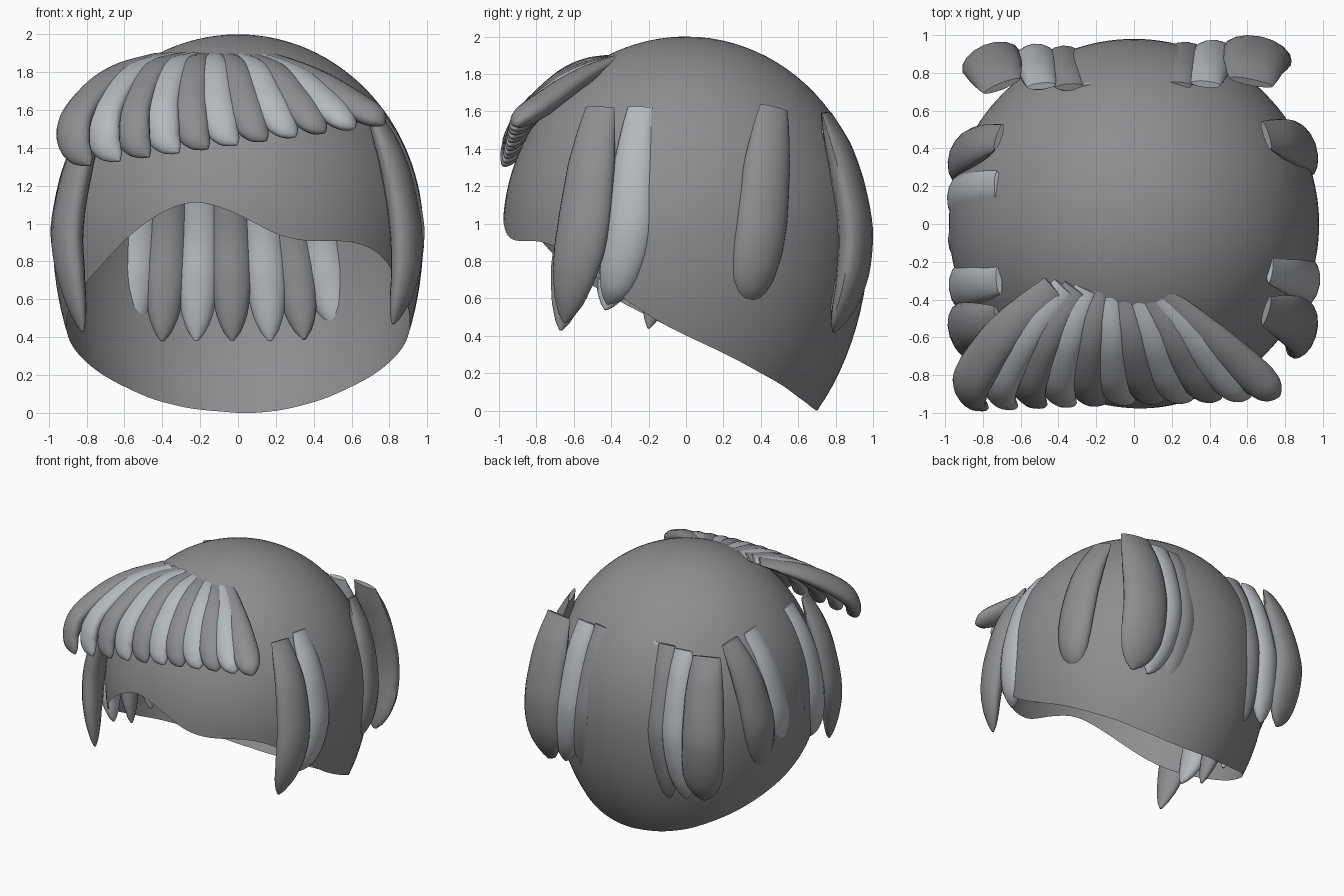
import bpy, bmesh, math
from mathutils import Vector

if "Cube" in bpy.data.objects:
    bpy.data.objects.remove(bpy.data.objects["Cube"])

C = Vector((0, 0, 0.95))


def material(name, col):
    m = bpy.data.materials.new(name)
    m.diffuse_color = (*col, 1)
    m.use_nodes = True
    m.node_tree.nodes["Principled BSDF"].inputs["Base Color"].default_value = m.diffuse_color
    return m


DARK = material("dark_hair", (0.27, 0.27, 0.285))
LIGHT = material("light_hair", (0.46, 0.49, 0.52))


def finish(bm, name, angle, mat):
    me = bpy.data.meshes.new(name)
    bm.to_mesh(me)
    bm.free()
    me.materials.append(mat)
    ob = bpy.data.objects.new(name, me)
    bpy.context.collection.objects.link(ob)
    bpy.ops.object.select_all(action='DESELECT')
    ob.select_set(True)
    bpy.context.view_layer.objects.active = ob
    bpy.ops.object.shade_smooth_by_angle(angle=math.radians(angle))
    return ob


def interp(keys, x):
    for (a, va), (b, vb) in zip(keys, keys[1:]):
        if x <= b:
            return va + (vb - va) * (x - a) / (b - a)
    return keys[-1][1]


def spline(pts, t):
    # Catmull-Rom through the points, t in 0..1
    p = [2 * pts[0] - pts[1]] + pts + [2 * pts[-1] - pts[-2]]
    n = len(pts) - 1
    i = min(int(t * n), n - 1)
    u = t * n - i
    a, b, c, d = p[i:i + 4]
    return 0.5 * (2 * b + (c - a) * u + (2 * a - 5 * b + 4 * c - d) * u * u
                  + (3 * b - a - 3 * c + d) * u ** 3)


# width and thickness along a lock
SLIM = [(0, 0.55), (0.1, 0.72), (0.25, 0.9), (0.45, 1), (0.6, 0.98),
        (0.75, 0.84), (0.88, 0.58), (0.96, 0.3), (1, 0.06)]
FULL = [(0, 0.65), (0.1, 0.78), (0.25, 0.92), (0.45, 1), (0.65, 1),
        (0.78, 0.93), (0.9, 0.68), (0.97, 0.36), (1, 0.08)]
DEPTH = [(0, 0.2), (0.06, 0.45), (0.15, 0.72), (0.3, 0.92), (0.5, 1),
         (0.7, 0.92), (0.85, 0.68), (0.95, 0.38), (1, 0.1)]


def lock(name, pts, width, thick, normal, mat, taper=SLIM, rings=26, sides=16):
    # tapered strand with a lens-shaped section, flat side facing the normal
    pts = [Vector(p) for p in pts]
    bm = bmesh.new()
    loops = []
    for r in range(rings + 1):
        t = r / rings
        tan = (spline(pts, min(t + 0.01, 1)) - spline(pts, max(t - 0.01, 0))).normalized()
        n = Vector(normal)
        n = (n - tan * n.dot(tan)).normalized()
        s = tan.cross(n)
        w = interp(taper, t) * width / 2
        h = interp(DEPTH, t) * thick / 2
        ring = []
        for k in range(sides):
            a = 2 * math.pi * k / sides
            ca, sa = math.cos(a), math.sin(a)
            off = s * (w * ca) + n * (h * math.copysign(abs(sa) ** 1.1, sa))
            ring.append(bm.verts.new(spline(pts, t) + off))
        loops.append(ring)
    for A, B in zip(loops, loops[1:]):
        for k in range(sides):
            j = (k + 1) % sides
            bm.faces.new((A[k], A[j], B[j], B[k]))
    bm.faces.new(loops[0])
    bm.faces.new(loops[-1])
    bmesh.ops.recalc_face_normals(bm, faces=bm.faces)
    return finish(bm, name, 50, mat)


# hair cap: open dome with a wavy hairline (degrees from the front, height)
RIM = [(-180, 0), (-160, 0.02), (-143, 0.07), (-119, 0.2), (-90, 0.4), (-78, 0.5),
       (-66, 0.6), (-53, 0.72), (-46, 0.8), (-34, 0.96), (-24, 1.07), (-13, 1.13),
       (0, 1.055), (12, 0.935), (21, 0.905), (38, 0.91), (50, 0.85), (58, 0.74),
       (68, 0.62), (78, 0.5), (90, 0.4), (119, 0.2), (143, 0.07), (160, 0.015), (180, -0.01)]
SEG, ROWS = 128, 36
rim = [interp(RIM, -180 + 360 * i / SEG) for i in range(SEG)]
for _ in range(4):
    rim = [(rim[i - 1] + 2 * rim[i] + rim[(i + 1) % SEG]) / 4 for i in range(SEG)]
rim = [max(z, 0) for z in rim]
bm = bmesh.new()
top = bm.verts.new((0, 0, 2))
cols = []
for i in range(SEG):
    th = math.radians(-180 + 360 * i / SEG)
    d = rim[i] - C.z
    end = math.acos(d / (1.05 if d > 0 else 1.36))
    col = []
    for r in range(1, ROWS + 1):
        ph = end * r / ROWS
        c = math.cos(ph)
        rad = 0.98 * math.sin(ph)
        col.append(bm.verts.new((rad * math.sin(th), -rad * math.cos(th),
                                 C.z + c * (1.05 if c > 0 else 1.36))))
    cols.append(col)
for i in range(SEG):
    A, B = cols[i], cols[(i + 1) % SEG]
    bm.faces.new((top, A[0], B[0]))
    for r in range(ROWS - 1):
        bm.faces.new((A[r], A[r + 1], B[r + 1], B[r]))
finish(bm, "hair_cap", 60, DARK)

# fringe: eleven locks fanned between a left-most and a right-most path
LEFT = [(-0.43, -0.33, 1.89), (-0.69, -0.58, 1.755), (-0.85, -0.81, 1.57),
        (-0.86, -0.92, 1.42), (-0.78, -0.98, 1.31)]
RIGHT = [(0.14, -0.37, 1.89), (0.42, -0.61, 1.75), (0.61, -0.78, 1.63),
         (0.71, -0.87, 1.57), (0.77, -0.91, 1.525)]
LIFT = [0.0, 0.05, 0.03, 0.0, 0.0]
for i in range(11):
    u = i / 10
    pts = [Vector(a).lerp(Vector(b), u) + Vector((0, 0, l * 4 * u * (1 - u)))
           for a, b, l in zip(LEFT, RIGHT, LIFT)]
    n = (pts[2] - C).normalized() + Vector((-0.1, 0, 0.1))
    lock(f"fringe_lock_{i + 1}", pts, 0.23 - 0.03 * u, 0.13, n, (DARK, LIGHT)[i % 2])

# side locks: (side, root y, middle y, tip y, tip z, width, normal y, outward shift)
SIDE = [(1, -0.46, -0.55, -0.65, 0.47, 0.29, -0.3, 0),
        (1, -0.24, -0.30, -0.42, 0.57, 0.26, -0.12, 0.02),
        (1, 0.0, -0.05, -0.15, 0.5, 0.24, 0.0, -0.02),
        (1, 0.22, 0.18, 0.08, 0.5, 0.24, 0.05, -0.015),
        (1, 0.47, 0.40, 0.31, 0.55, 0.29, 0.35, 0),
        (-1, 0.46, 0.36, 0.25, 0.5, 0.27, 0.35, 0.015),
        (-1, 0.21, 0.14, 0.05, 0.46, 0.26, 0.05, 0.025),
        (-1, -0.06, -0.08, -0.2, 0.44, 0.23, 0.0, 0.02),
        (-1, -0.30, -0.33, -0.43, 0.54, 0.26, -0.1, 0.015),
        (-1, -0.51, -0.56, -0.67, 0.43, 0.28, -0.3, 0.015)]
for i, (s, y0, y1, y2, z, w, ny, d) in enumerate(SIDE):
    pts = [(s * (0.70 + d), y0, 1.62), (s * (0.82 + d), (y0 + y1) / 2, 1.32),
           (s * (0.885 + d), y1, 0.98), (s * 0.88, (y1 + y2) / 2, 0.72), (s * 0.82, y2, z)]
    lock(f"side_lock_{i + 1}", pts, w, 0.16, (s, ny, 0.1), (DARK, LIGHT)[i % 5 % 2])

# back locks: (root x, middle x, tip x, tip z, width, normal x, outward shift)
BACK = [(-0.70, -0.76, -0.72, 0.45, 0.32, -0.4, -0.02),
        (-0.49, -0.52, -0.56, 0.42, 0.23, -0.1, -0.02),
        (-0.34, -0.37, -0.40, 0.38, 0.23, -0.05, -0.03),
        (-0.20, -0.20, -0.22, 0.38, 0.23, 0, -0.03),
        (-0.05, -0.04, -0.03, 0.38, 0.23, 0, -0.04),
        (0.09, 0.13, 0.17, 0.38, 0.23, 0, -0.03),
        (0.23, 0.27, 0.35, 0.39, 0.23, 0.05, -0.01),
        (0.38, 0.42, 0.53, 0.44, 0.24, 0.1, 0.0),
        (0.62, 0.65, 0.68, 0.42, 0.36, 0.2, 0.02)]
for i, (x0, x1, x2, z, w, nx, d) in enumerate(BACK):
    pts = [(x0, 0.74 + d / 2, 1.59), (x0 * 0.5 + x1 * 0.5, 0.825 + d, 1.3),
           (x1, 0.885 + d, 0.97), (x1 * 0.5 + x2 * 0.5, 0.86 + d, 0.68), (x2, 0.79, z)]
    lock(f"back_lock_{i + 1}", pts, w, 0.18, (nx, 1, 0.1), (DARK, LIGHT)[i % 2], FULL)
